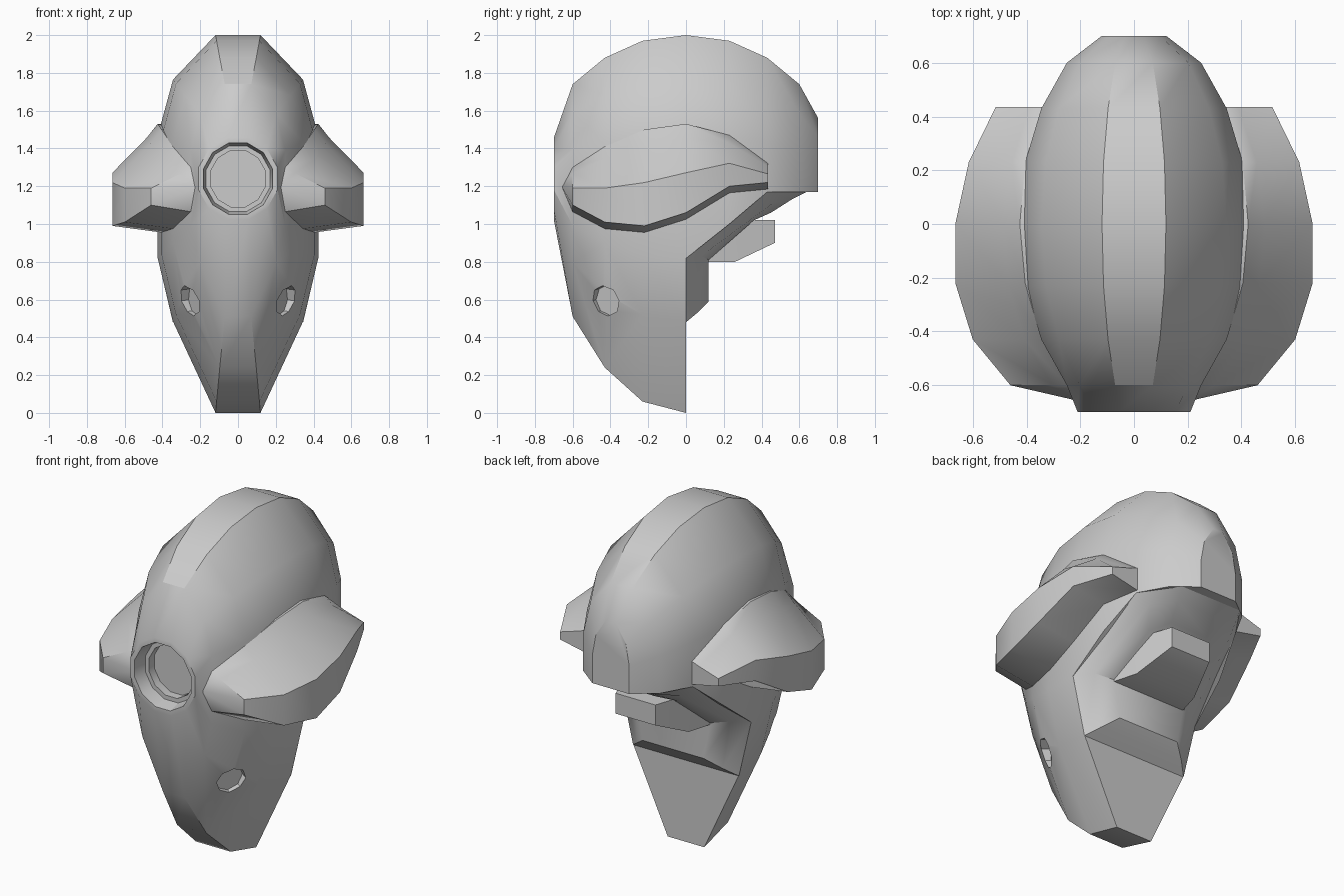
import bpy, bmesh
from math import sin, cos, radians
from mathutils import Vector

if "Cube" in bpy.data.objects:
    bpy.data.objects.remove(bpy.data.objects["Cube"])


def finish(name, bm):
    """Turn a bmesh into a smooth-by-angle object."""
    bmesh.ops.recalc_face_normals(bm, faces=bm.faces)
    mesh = bpy.data.meshes.new(name)
    bm.to_mesh(mesh)
    bm.free()
    ob = bpy.data.objects.new(name, mesh)
    bpy.context.collection.objects.link(ob)
    select(ob)
    bpy.ops.object.shade_smooth_by_angle(angle=radians(30))
    return ob


def select(ob):
    bpy.ops.object.select_all(action='DESELECT')
    ob.select_set(True)
    bpy.context.view_layer.objects.active = ob


def ring(bm, pts):
    return [bm.verts.new(p) for p in pts]


def bridge(bm, a, b):
    n = len(a)
    for i in range(n):
        j = (i + 1) % n
        bm.faces.new((a[i], a[j], b[j], b[i]))


def mirrored(pts):
    return pts + [(-x, y, z) for x, y, z in reversed(pts)]


# Helmet shell: lofted along y, twelve-sided sections
XF = (.28, .81, 1, 1, .81, .28)
ZF = (1, .69, .3, -.34, -.61, -1)
ZC = 1.24
front = [(-.6, .25, 1.74, .51), (-.43, .345, 1.88, .24),
         (-.23, .405, 1.97, .06), (0, .425, 2.0, 0)]
back = [(.23, .405, 1.97, 1.0), (.43, .345, 1.88, 1.17),
        (.6, .25, 1.74, 1.17), (.7, .12, 1.56, 1.17)]


def section(y, w, top, bot):
    return [(w * a, y, ZC + f * ((top - ZC) if f > 0 else (ZC - bot)))
            for a, f in zip(XF, ZF)]


def circle(y, r):
    return mirrored([(r * cos(radians(t)), y, ZC + 1.03 * r * sin(radians(t)))
                     for t in (75, 45, 15, -15, -45, -75)])


bm = bmesh.new()
# stepped round socket in the forehead, then the front shell
loops = [circle(-.57, .15), circle(-.62, .15), circle(-.62, .175),
         circle(-.70, .19), circle(-.70, .217)]
loops += [mirrored(section(*s)) for s in front]
rings = [ring(bm, l) for l in loops]
bm.faces.new(rings[0])
for a, b in zip(rings, rings[1:]):
    bridge(bm, a, b)
# flat rear of the jaw, then the rear shell
mid = rings[-1]
bm.faces.new(mid[3:9])
prev = mid[:4] + mid[8:]
for y, w, top, rim in back:
    half = section(y, w, top, 0)[:3] + [(w, y, rim)]
    cur = ring(bm, mirrored(half))
    bridge(bm, prev, cur)
    prev = cur
bm.faces.new(prev)
shell = finish("helmet_shell", bm)

# Octagonal cheek holes
for s in (-1, 1):
    axis = Vector((s * .85, -.5, -.12)).normalized()
    bpy.ops.mesh.primitive_cylinder_add(
        vertices=8, radius=.083, depth=.2, location=Vector((s * .28, -.44, .59)) + axis * .03,
        rotation=axis.to_track_quat('Z', 'Y').to_euler())
    cutter = bpy.context.object
    cutter.name = "cheek_cutter"
    cutter.hide_render = True
    select(shell)
    mod = shell.modifiers.new("cheek_hole", 'BOOLEAN')
    mod.operation = 'DIFFERENCE'
    mod.solver = 'EXACT'
    mod.object = cutter
    bpy.ops.object.modifier_apply(modifier=mod.name)
    bpy.data.objects.remove(cutter)
select(shell)
bpy.ops.object.shade_smooth_by_angle(angle=radians(30))


def strip_solid(name, loops):
    """Mirrored loft whose two ends are closed with left-to-right quads."""
    bm = bmesh.new()
    rs = [ring(bm, mirrored(l)) for l in loops]
    for a, b in zip(rs, rs[1:]):
        bridge(bm, a, b)
    for r in (rs[0], rs[-1]):
        n = len(r)
        for i in range(n // 2 - 1):
            bm.faces.new((r[i], r[i + 1], r[n - 2 - i], r[n - 1 - i]))
    return finish(name, bm)


# Stepped padding under the rear rim
strip_solid("rim_padding", [
    [(.345, 0, .48), (.425, 0, .82), (.345, .43, 1.17), (.2, .64, 1.17)],
    [(.28, .06, .53), (.34, .08, .83), (.28, .46, 1.11), (.16, .56, 1.13)],
    [(.20, .12, .59), (.24, .12, .81), (.2, .36, 1.02), (.12, .45, 1.06)]])

# Neck plug
strip_solid("neck_plug", [
    [(.24, .12, 1.02), (.2, .26, 1.02), (.13, .47, 1.02)],
    [(.24, .12, .80), (.2, .26, .80), (.13, .47, .90)]])

# Flared ear guards: y, inner x, outer x, top z, bottom z
ears = [(-.6, .25, .46, 1.30, 1.10), (-.43, .345, .60, 1.41, 1.01),
        (-.22, .405, .665, 1.50, .99), (0, .425, .665, 1.53, 1.06),
        (.23, .405, .615, 1.47, 1.20), (.435, .345, .515, 1.32, 1.22)]
bm = bmesh.new()
rs = []
for y, xi, xo, zt, zb in ears:
    rs.append(ring(bm, [
        (xi * .8, y, zt), (xi, y, zt), (xi + .25 * (xo - xi), y, zt - .16 * (zt - zb)),
        (xo, y, zb + .45 * (zt - zb)), (xo, y, zb), (xi, y, zb - .035), (xi * .8, y, zb - .035)]))
for a, b in zip(rs, rs[1:]):
    bridge(bm, a, b)
bm.faces.new(rs[-1])
tip = bm.verts.new((.2, -.66, 1.2))
for i in range(7):
    bm.faces.new((tip, rs[0][i], rs[0][(i + 1) % 7]))
ear = finish("ear_guards", bm)
ear.modifiers.new("mirror", 'MIRROR').use_mirror_merge = False
